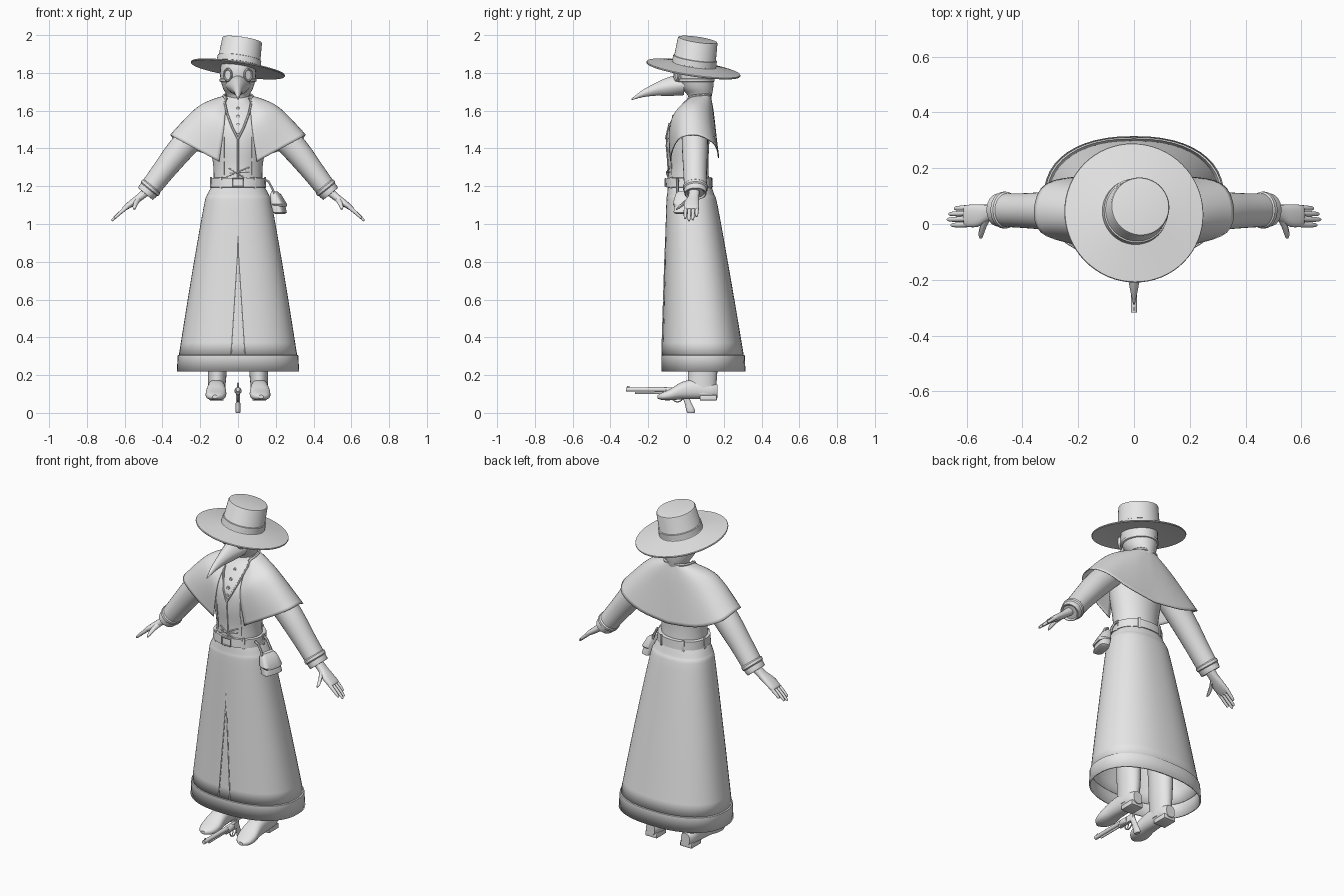
import bpy, bmesh, math
from mathutils import Vector, Matrix

X, Y, Z = Vector((1, 0, 0)), Vector((0, 1, 0)), Vector((0, 0, 1))
cloth = bpy.data.materials.new("plain_grey")
cloth.diffuse_color = (0.8, 0.8, 0.8, 1)


def finish(name, bm, mirror=False, matrix=None, solid=0.0):
    bmesh.ops.recalc_face_normals(bm, faces=bm.faces)
    me = bpy.data.meshes.new(name)
    bm.to_mesh(me)
    bm.free()
    if matrix:
        me.transform(matrix)
    me.materials.append(cloth)
    ob = bpy.data.objects.new(name, me)
    bpy.context.collection.objects.link(ob)
    bpy.ops.object.select_all(action='DESELECT')
    ob.select_set(True)
    bpy.context.view_layer.objects.active = ob
    bpy.ops.object.shade_smooth_by_angle(angle=math.radians(38))
    if solid:
        m = ob.modifiers.new("thickness", 'SOLIDIFY')
        m.thickness = solid
    if mirror:
        ob.modifiers.new("mirror", 'MIRROR')
    return ob


def smooth(keys, steps):
    """Catmull-Rom interpolation through tuples."""
    out = []
    for i in range(len(keys) - 1):
        p = [keys[max(0, min(len(keys) - 1, i + k))] for k in (-1, 0, 1, 2)]
        for s in range(steps):
            t = s / steps
            out.append(tuple(
                0.5 * (2 * b + (c - a) * t + (2 * a - 5 * b + 4 * c - d) * t * t
                       + (3 * b - a - 3 * c + d) * t ** 3) for a, b, c, d in zip(*p)))
    return out + [tuple(keys[-1])]


def grid(bm, rows, closed):
    vs = [[bm.verts.new(p) for p in r] for r in rows]
    n = len(rows[0])
    for r0, r1 in zip(vs, vs[1:]):
        for i in range(n if closed else n - 1):
            j = (i + 1) % n
            bm.faces.new((r0[i], r0[j], r1[j], r1[i]))
    return vs


def loft(name, keys, u=X, v=Y, n=32, power=2, steps=1, cap=True, **kw):
    """Skin rings given as (x, y, z, radius_u, radius_v)."""
    def sp(c):
        return math.copysign(abs(c) ** (2 / power), c)
    rows = []
    for x, y, z, a, b in smooth(keys, steps):
        rows.append([Vector((x, y, z)) + u * a * sp(math.cos(k * math.tau / n))
                     + v * b * sp(math.sin(k * math.tau / n)) for k in range(n)])
    bm = bmesh.new()
    vs = grid(bm, rows, True)
    if cap:
        bm.faces.new(vs[0])
        bm.faces.new(vs[-1])
    return finish(name, bm, **kw)


def tube(name, pts, r, closed=False, mirror=False):
    cu = bpy.data.curves.new(name, 'CURVE')
    cu.dimensions, cu.bevel_depth, cu.bevel_resolution = '3D', r, 1
    cu.use_fill_caps = True
    sp = cu.splines.new('POLY')
    sp.points.add(len(pts) - 1)
    for q, p in zip(sp.points, pts):
        q.co = (*p, 1)
    sp.use_cyclic_u = closed
    tmp = bpy.data.objects.new("tmp", cu)
    me = bpy.data.meshes.new_from_object(tmp)
    bm = bmesh.new()
    bm.from_mesh(me)
    bpy.data.objects.remove(tmp)
    return finish(name, bm, mirror)


def box(name, c, size, rot=0.0, axis='Z', mirror=False, bevel=0.004):
    bm = bmesh.new()
    bmesh.ops.create_cube(bm, size=1, matrix=Matrix.Translation(c)
                          @ Matrix.Rotation(rot, 4, axis) @ Matrix.Diagonal((*size, 1)))
    if bevel:
        bmesh.ops.bevel(bm, geom=bm.edges[:], offset=bevel, segments=2, affect='EDGES', profile=0.5)
    return finish(name, bm, mirror)


# Skirt, hem band and front slit seams
SK = [(0, .02, 1.20, .138, .115), (0, .025, 1.155, .163, .125), (0, .032, 1.09, .182, .137),
      (0, .062, .70, .25, .177), (0, .09, .30, .314, .217)]
loft("skirt", SK, n=48, power=2.3, steps=4, cap=False, solid=.006)
loft("hem_band", [(0, .09, .307, .313, .216), (0, .09, .304, .319, .221), (0, .092, .22, .324, .223)],
     n=48, power=2.3, cap=False, solid=.008)
tube("slit_seam", [(0, -.106, .95), (.004, -.112, .82), (.022, -.121, .54), (.037, -.128, .305)],
     .003, mirror=True)

# Torso, with a helper that finds its front surface
TO = smooth([(0, .015, 1.18, .13, .112), (0, .012, 1.3, .13, .106), (0, .01, 1.42, .15, .113),
             (0, .018, 1.52, .165, .108), (0, .045, 1.6, .13, .085), (0, .07, 1.66, .07, .058),
             (0, .075, 1.7, .055, .055)], 4)
loft("torso", TO, n=40)


def front(x, z, off=.002):
    k = min(TO, key=lambda r: abs(r[2] - z))
    return Vector((x, k[1] - k[4] * math.sqrt(max(0, 1 - (x / k[3]) ** 2)) - off, z))


tube("neckline_trim", [(.062, .03, 1.675), (.07, -.01, 1.64), front(.058, 1.585, .008),
                       front(.03, 1.51, .005), front(0, 1.45, .004)], .006, mirror=True)
tube("front_seam", [front(0, z / 100, .001) for z in range(145, 120, -4)], .004)
for i in range(4):
    p = front(0, 1.485 + i * .042)
    loft("button", [(*(p + Y * .004), .009, .009), (*(p - Y * .004), .008, .008)], X, Z, n=12)
for a, b, c, d in ((-.06, 1.25, .06, 1.3), (-.05, 1.295, .045, 1.24), (-.045, 1.27, .06, 1.275)):
    tube("lacing", [front(a, b, .004), front((a + c) / 2, (b + d) / 2, .008), front(c, d, .004)], .004)
tube("side_dart", [front(.075, z / 100, .001) for z in range(126, 150, 4)], .0025, mirror=True)

# Shoulder cape: half outline keys for collar, shoulder and hem rows
COLLAR = [(.062, .012, 1.66), (.07, .025, 1.672), (.075, .05, 1.678), (.07, .09, 1.682),
          (.055, .115, 1.684), (.03, .127, 1.685), (0, .13, 1.685)]
SHOULDER = [(.072, -.084, 1.53), (.14, -.066, 1.575), (.2, -.01, 1.615), (.208, .055, 1.622),
            (.17, .112, 1.61), (.1, .14, 1.595), (0, .148, 1.585)]
HEM = [(.10, -.085, 1.33), (.22, -.072, 1.395), (.335, -.03, 1.458), (.358, .06, 1.472),
       (.315, .145, 1.43), (.18, .172, 1.375), (0, .174, 1.35)]
cols = [smooth([c, s, h], 8) for c, s, h in
        zip(*(smooth(k, 4) for k in (COLLAR, SHOULDER, HEM)))]
cols += [[(-x, y, z) for x, y, z in c] for c in cols[-2::-1]]
bm = bmesh.new()
grid(bm, cols, False)
finish("shoulder_cape", bm, solid=.005)
tube("collar_roll", [c[0] for c in cols], .008)

# Sleeves and cuffs
PERP = Vector((.773, 0, .634))
loft("sleeve", [(.16, .045, 1.55, .07, .075), (.30, .047, 1.40, .068, .07), (.40, .048, 1.275, .062, .06),
                (.465, .05, 1.19, .06, .055), (.49, .05, 1.16, .058, .05), (.485, .05, 1.165, .045, .04)],
     Y, PERP, n=28, steps=3, mirror=True)
loft("cuff_band", [(.452, .05, 1.207, .056, .05), (.459, .05, 1.198, .066, .06),
                   (.468, .05, 1.187, .066, .06), (.474, .05, 1.18, .056, .05)], Y, PERP, n=28, mirror=True)

# Hands
HP = Vector((.63, 0, .77))
loft("palm", [(.475, .045, 1.18, .028, .024), (.52, .04, 1.142, .029, .02), (.56, .03, 1.112, .04, .018),
              (.60, .029, 1.083, .039, .013), (.607, .029, 1.077, .03, .008)],
     Y, HP, n=20, power=2.4, steps=3, mirror=True)
for i, length in enumerate((.062, .076, .07, .05)):
    y = -.001 + i * .02
    loft("finger", [(.585, y, 1.092, .010, .011), (.593 + length * .5, y - .002, 1.085 - length * .42, .0095, .0095),
                    (.593 + length * .93, y - .003, 1.083 - length * .8, .007, .007),
                    (.593 + length, y - .003, 1.083 - length * .87, .003, .003)],
         Y, HP, n=10, steps=2, mirror=True)
loft("thumb", [(.525, .025, 1.135, .016, .017), (.54, -.008, 1.112, .012, .013),
               (.548, -.036, 1.09, .010, .010), (.549, -.052, 1.078, .004, .004)],
     X, Z, n=10, steps=2, mirror=True)

# Masked head, beak and goggles
loft("head", [(0, .075, 1.65, .055, .055), (0, .072, 1.685, .062, .066), (0, .058, 1.72, .08, .086),
              (0, .045, 1.77, .093, .103), (0, .043, 1.82, .094, .105), (0, .045, 1.87, .085, .095)],
     n=32, steps=4)
loft("beak", [(0, -.01, 1.738, .066, .056), (0, -.09, 1.728, .045, .05), (0, -.16, 1.713, .028, .034),
              (0, -.23, 1.69, .015, .019), (0, -.288, 1.66, .003, .004)],
     X, Z, n=20, power=1.7, steps=4)
gu, gn = Vector((.86, .5, 0)), Vector((.5, -.86, 0))
gc = Vector((.053, -.046, 1.79))
loft("goggle", [(*(gc + gn * d), a, a * 1.35) for d, a in
                ((-.02, .026), (.006, .027), (.01, .024), (.01, .02), (.003, .018))],
     gu, Z, n=24, mirror=True)
loft("mask_strap", [(0, .044, 1.752, .092, .102), (0, .044, 1.755, .097, .107),
                    (0, .044, 1.768, .098, .108), (0, .044, 1.771, .092, .102)], n=32)

# Wide tilted hat
tilt = Matrix.Translation((0, .04, 1.825)) @ Z.rotation_difference(Vector((.15, .15, 1))).to_matrix().to_4x4()
loft("hat", [(0, 0, z, r, r) for r, z in ((.09, .004), (.17, .002), (.25, -.008), (.252, -.004), (.25, 0),
     (.17, .012), (.118, .02), (.113, .028), (.106, .149), (.103, .154), (.098, .155))], n=64, matrix=tilt)
loft("hat_band", [(0, 0, z, r, r) for r, z in ((.11, .022), (.1185, .024), (.1165, .055), (.109, .058))],
     n=48, matrix=tilt)

# Belt, loops and buckle
loft("belt", [(0, .018, z, a, a - .022) for z, a in ((1.193, .135), (1.195, .146), (1.243, .143), (1.245, .13))],
     n=40, power=2.2)
for x, y, r in ((.09, -.077, .5), (.142, .03, 1.57), (.07, .128, -.35)):
    box("belt_loop", (x, y, 1.219), (.014, .01, .062), r, mirror=True, bevel=.002)
tube("buckle", [(x, -.109, z) for x, z in ((-.028, 1.198), (.028, 1.198), (.028, 1.241), (-.028, 1.241))],
     .004, closed=True)

# Hip pouch hung from the belt
loft("pouch", [(.222, -.005, 1.053, .05, .018), (.222, -.005, 1.06, .06, .03), (.21, -.005, 1.11, .056, .032),
               (.195, -.005, 1.155, .046, .02), (.19, -.005, 1.165, .038, .012)],
     Vector((.25, .968, 0)), Vector((.968, -.25, 0)), n=28, power=3.5)
loft("pouch_flap", [(.221, -.007, 1.092, .052, .032), (.217, -.007, 1.105, .062, .036),
                    (.2, -.005, 1.155, .051, .024), (.193, -.005, 1.171, .04, .012)],
     Vector((.25, .968, 0)), Vector((.968, -.25, 0)), n=28, power=3.5)
for y in (-.045, .035):
    tube("pouch_strap", [(.142, y, 1.235), (.162, y, 1.225), (.185, y, 1.18), (.19, y, 1.155)], .007)

# Legs and boots
loft("boot_leg", [(.10, .06, .9, .06, .07), (.11, .085, .4, .056, .08), (.11, .088, .22, .05, .078),
                  (.112, .085, .15, .046, .076), (.113, .088, .1, .044, .074)], n=24, steps=3, mirror=True)
loft("boot_foot", [(.113, .168, .115, .028, .035), (.113, .13, .118, .042, .042), (.114, .05, .125, .046, .052),
                   (.115, -.02, .118, .05, .046), (.117, -.08, .098, .055, .031), (.12, -.125, .088, .042, .02),
                   (.122, -.15, .085, .014, .009)], X, Z, n=24, power=2.4, steps=3, mirror=True)
box("boot_heel", (.113, .118, .08), (.075, .09, .028), mirror=True)

# Pistol lying between the boots
loft("barrel", [(0, -.318, .124, .011, .011), (0, -.1, .124, .013, .013)], X, Z, n=14)
loft("ramrod", [(0, -.27, .106, .006, .006), (0, -.1, .106, .006, .006)], X, Z, n=10)
loft("gun_cylinder", [(0, -.105, .117, .016, .016), (0, -.1, .117, .019, .019),
                      (0, -.055, .117, .019, .019), (0, -.05, .117, .016, .016)], X, Z, n=14)
box("gun_frame", (0, -.06, .115), (.02, .12, .04))
loft("grip", [(0, -.02, .125, .01, .022), (0, -.005, .09, .011, .018), (0, .012, .05, .012, .019),
              (0, .025, .012, .014, .024), (0, .026, 0, .01, .018)], n=14, steps=2)
tube("trigger_guard", [(0, -.045 + .03 * math.cos(t * .4), .09 - .032 * math.sin(t * .4)) for t in range(9)], .004)
tube("trigger", [(0, -.045, .1), (0, -.047, .08), (0, -.053, .068)], .003)
tube("hammer", [(0, -.03, .125), (0, -.015, .148), (0, .0, .158)], .005)
box("front_sight", (0, -.305, .137), (.004, .014, .01), bevel=0)
